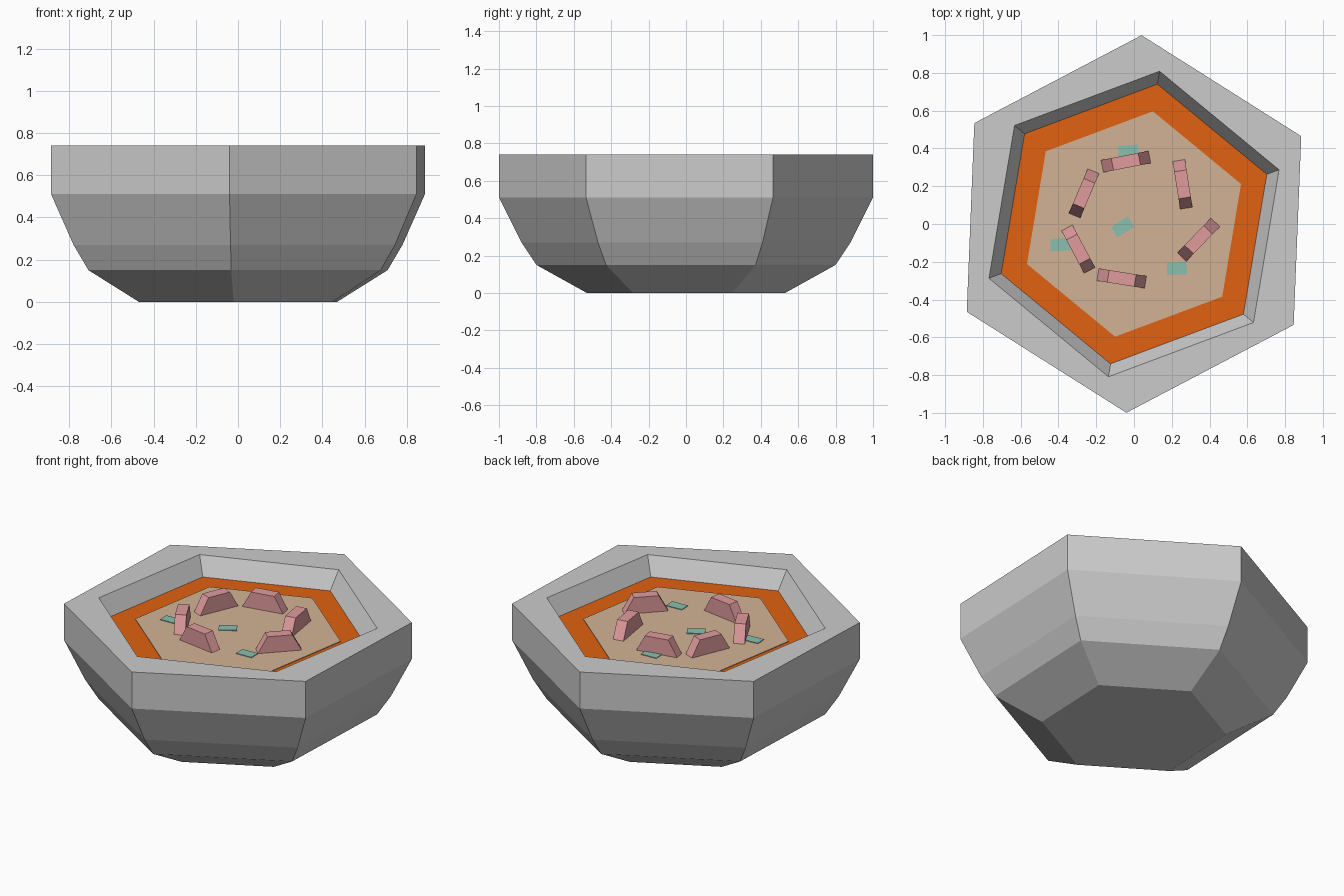
import bpy, bmesh
from math import cos, sin, radians, pi

if "Cube" in bpy.data.objects:
    bpy.data.objects.remove(bpy.data.objects["Cube"])


def material(name, rgb):
    m = bpy.data.materials.new(name)
    m.diffuse_color = (*rgb, 1)
    m.use_nodes = True
    m.node_tree.nodes["Principled BSDF"].inputs["Base Color"].default_value = m.diffuse_color
    return m


def finish(bm, name, mat=None):
    bmesh.ops.recalc_face_normals(bm, faces=bm.faces)
    me = bpy.data.meshes.new(name)
    bm.to_mesh(me)
    bm.free()
    ob = bpy.data.objects.new(name, me)
    bpy.context.collection.objects.link(ob)
    if mat:
        me.materials.append(mat)
    return ob


def hex_loft(name, rings, mat=None):
    """Closed six-sided solid through rings of (radius, z, rotation in degrees)."""
    bm = bmesh.new()
    loops = [[bm.verts.new((r * cos(radians(a) + i * pi / 3),
                            r * sin(radians(a) + i * pi / 3), z))
              for i in range(6)] for r, z, a in rings]
    for lo, hi in zip(loops, loops[1:]):
        for i in range(6):
            j = (i + 1) % 6
            bm.faces.new((lo[i], lo[j], hi[j], hi[i]))
    bm.faces.new(loops[0])
    bm.faces.new(loops[-1])
    return finish(bm, name, mat)


def prism(name, x, y, angle, base, top, width, z0, z1, mat):
    """Trapezoid block: long base, shorter top, turned about z."""
    bm = bmesh.new()
    profile = [(-base / 2, z0), (base / 2, z0), (top / 2, z1), (-top / 2, z1)]
    sides = [[bm.verts.new((u, s * width / 2, z)) for u, z in profile] for s in (-1, 1)]
    for side in sides:
        bm.faces.new(side)
    for i in range(4):
        j = (i + 1) % 4
        bm.faces.new((sides[0][i], sides[0][j], sides[1][j], sides[1][i]))
    ob = finish(bm, name, mat)
    ob.location = (x, y, 0)
    ob.rotation_euler.z = radians(angle)
    return ob


orange = material("broth_orange", (0.75, 0.12, 0.006))
tan = material("filling_tan", (0.65, 0.45, 0.30))
pink = material("topping_pink", (0.75, 0.33, 0.34))
teal = material("garnish_teal", (0.25, 0.53, 0.43))

# Bowl: outer profile, flat rim, slightly twisted inner wall
OUT, IN = 27.7, 20.5
hex_loft("bowl", [(0.53, 0, OUT), (0.80, 0.15, OUT), (0.88, 0.27, OUT),
                  (1.0, 0.51, OUT), (1.0, 0.74, OUT),
                  (0.82, 0.74, IN), (0.735, 0.605, IN)])

# Broth and filling
hex_loft("broth", [(0.737, 0.607, IN), (0.751, 0.63, IN)], orange)
hex_loft("filling", [(0.605, 0.61, IN), (0.605, 0.634, IN)], tan)

# Ring of wedge-shaped toppings
for i, (x, y, a) in enumerate([(-0.043, 0.33, 11), (0.257, 0.21, -81), (0.342, -0.083, 46),
                               (-0.065, -0.288, -9), (-0.295, -0.133, -62),
                               (-0.265, 0.162, 67)], 1):
    prism(f"topping_{i}", x, y, a, 0.265, 0.145, 0.066, 0.625, 0.735, pink)

# Flat garnish flakes
for i, (x, y, a) in enumerate([(-0.03, 0.385, 3), (-0.39, -0.11, 3),
                               (-0.06, -0.015, 32), (0.227, -0.235, 2)], 1):
    prism(f"garnish_{i}", x, y, a, 0.105, 0.105, 0.065, 0.625, 0.638, teal)
